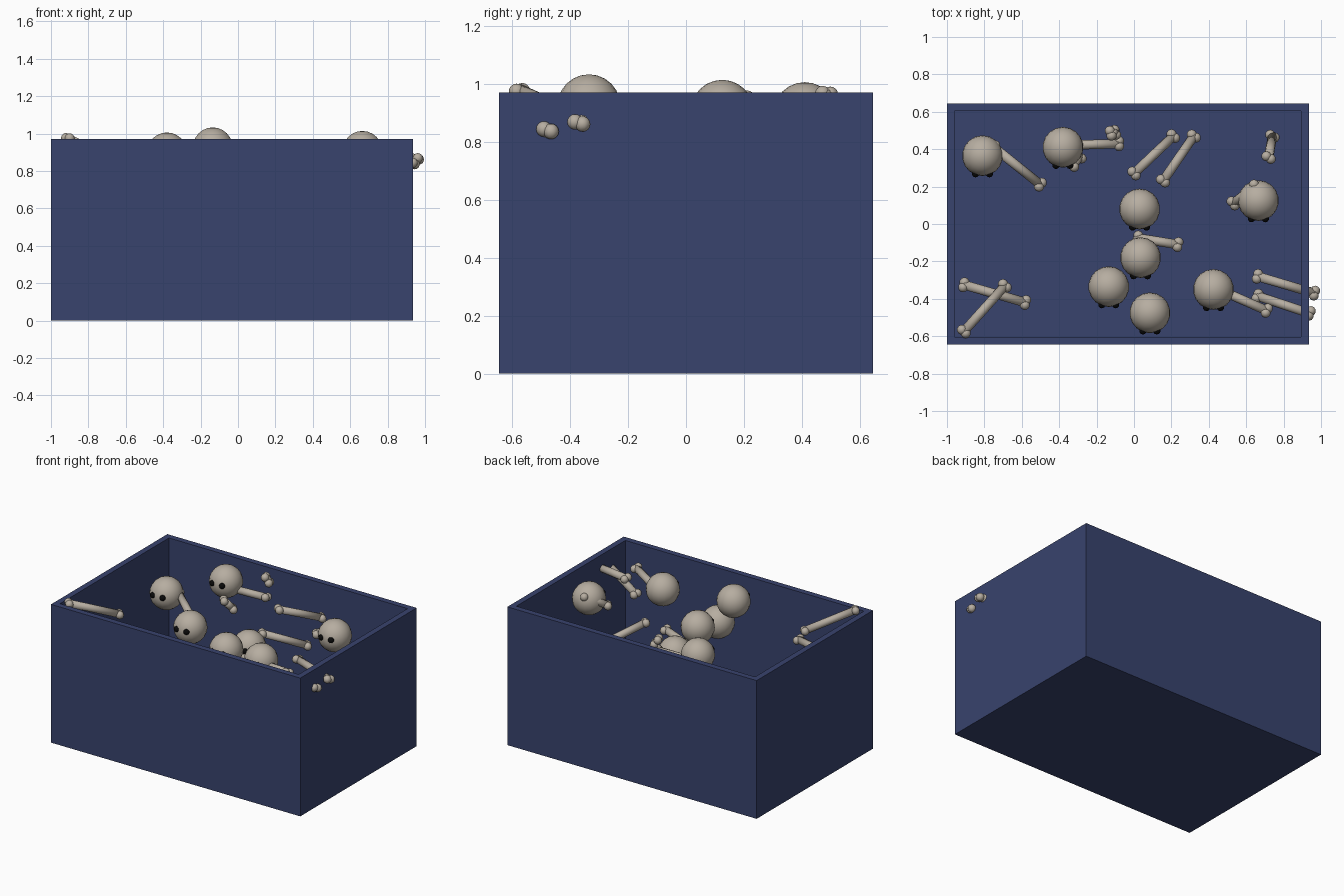
import bpy, bmesh
from mathutils import Vector, Matrix

if "Cube" in bpy.data.objects:
    bpy.data.objects.remove(bpy.data.objects["Cube"], do_unlink=True)


def material(name, rgb):
    m = bpy.data.materials.new(name)
    m.use_nodes = True
    m.diffuse_color = (*rgb, 1)
    m.node_tree.nodes["Principled BSDF"].inputs["Base Color"].default_value = (*rgb, 1)
    return m


BLUE = material("dark blue", (0.04, 0.056, 0.155))
BONE = material("bone grey", (0.47, 0.42, 0.355))
BLACK = material("black", (0.003, 0.003, 0.003))


def finish(bm, name, mats, smooth=True):
    mesh = bpy.data.meshes.new(name)
    bmesh.ops.recalc_face_normals(bm, faces=bm.faces)
    for f in bm.faces:
        f.smooth = smooth
    bm.to_mesh(mesh)
    bm.free()
    for m in mats:
        mesh.materials.append(m)
    obj = bpy.data.objects.new(name, mesh)
    bpy.context.collection.objects.link(obj)
    return obj


def ball(bm, centre, radius, segs, rings, mat=0):
    old = set(bm.faces)
    bmesh.ops.create_uvsphere(bm, u_segments=segs, v_segments=rings, radius=radius,
                              matrix=Matrix.Translation(centre))
    for f in set(bm.faces) - old:
        f.material_index = mat


def make_skull(name, centre):
    # round head with two eyes facing the front
    bm = bmesh.new()
    c = Vector(centre)
    ball(bm, c, 0.109, 18, 12)
    for side in (-1, 1):
        ball(bm, c + Vector((side * 0.037, -0.096, 0.012)), 0.02, 10, 8, 1)
    finish(bm, name, [BONE, BLACK])


def make_bone(name, start, end):
    # straight shaft with a pair of knobs at each end
    bm = bmesh.new()
    a, b = Vector(start), Vector(end)
    d = b - a
    rot = d.to_track_quat('Z', 'Y').to_matrix().to_4x4()
    bmesh.ops.create_cone(bm, cap_ends=True, segments=12, radius1=0.025, radius2=0.025,
                          depth=d.length, matrix=Matrix.Translation((a + b) / 2) @ rot)
    across = d.cross(Vector((0.3, 0.2, 1))).normalized() * 0.014
    for p in (a, b):
        for s in (-1, 1):
            ball(bm, p + across * s, 0.027, 10, 8)
    finish(bm, name, [BONE])


# open crate: solid block with the inside pressed down to the floor
wall, height = 0.058, 0.97
lo, hi = Vector((-1, -0.645, 0)), Vector((0.935, 0.645, height))
bm = bmesh.new()
bmesh.ops.create_cube(bm, size=1, matrix=Matrix.Translation((lo + hi) / 2)
                      @ Matrix.Diagonal((*(hi - lo), 1)))
top = max(bm.faces, key=lambda f: f.calc_center_median().z)
bmesh.ops.inset_region(bm, faces=[top], thickness=wall)
result = bmesh.ops.extrude_face_region(bm, geom=[top])
for v in (g for g in result["geom"] if isinstance(g, bmesh.types.BMVert)):
    v.co.z = wall
if top.is_valid:
    bmesh.ops.delete(bm, geom=[top], context='FACES_ONLY')
finish(bm, "crate", [BLUE], smooth=False)

# skulls
skulls = [(-0.81, 0.365, 0.715), (-0.38, 0.41, 0.897), (0.03, 0.08, 0.675),
          (0.035, -0.18, 0.755), (-0.135, -0.335, 0.924), (0.085, -0.475, 0.665),
          (0.425, -0.35, 0.85), (0.665, 0.125, 0.905)]
for i, c in enumerate(skulls, 1):
    make_skull(f"skull_{i}", c)

# loose bones
bones = [((-0.75, 0.41, 0.72), (-0.5, 0.21, 0.67)),
         ((-0.38, 0.42, 0.85), (-0.08, 0.43, 0.855)),
         ((0.0, 0.27, 0.685), (0.21, 0.47, 0.58)),
         ((0.155, 0.23, 0.91), (0.32, 0.47, 0.805)),
         ((0.72, 0.355, 0.74), (0.74, 0.47, 0.45)),
         ((-0.91, -0.325, 0.74), (-0.58, -0.42, 0.74)),
         ((-0.91, -0.575, 0.975), (-0.69, -0.33, 0.865)),
         ((0.66, -0.28, 0.89), (0.965, -0.37, 0.865)),
         ((0.66, -0.385, 0.74), (0.94, -0.478, 0.84)),
         ((0.43, -0.34, 0.82), (0.71, -0.463, 0.88)),
         ((0.02, -0.075, 0.66), (0.235, -0.11, 0.71)),
         ((0.53, 0.11, 0.885), (0.65, 0.2, 0.95)),
         ((-0.125, 0.485, 0.965), (-0.1, 0.49, 0.93)),
         ((-0.33, 0.315, 0.81), (-0.29, 0.36, 0.745))]
for i, (a, b) in enumerate(bones, 1):
    make_bone(f"bone_{i}", a, b)
